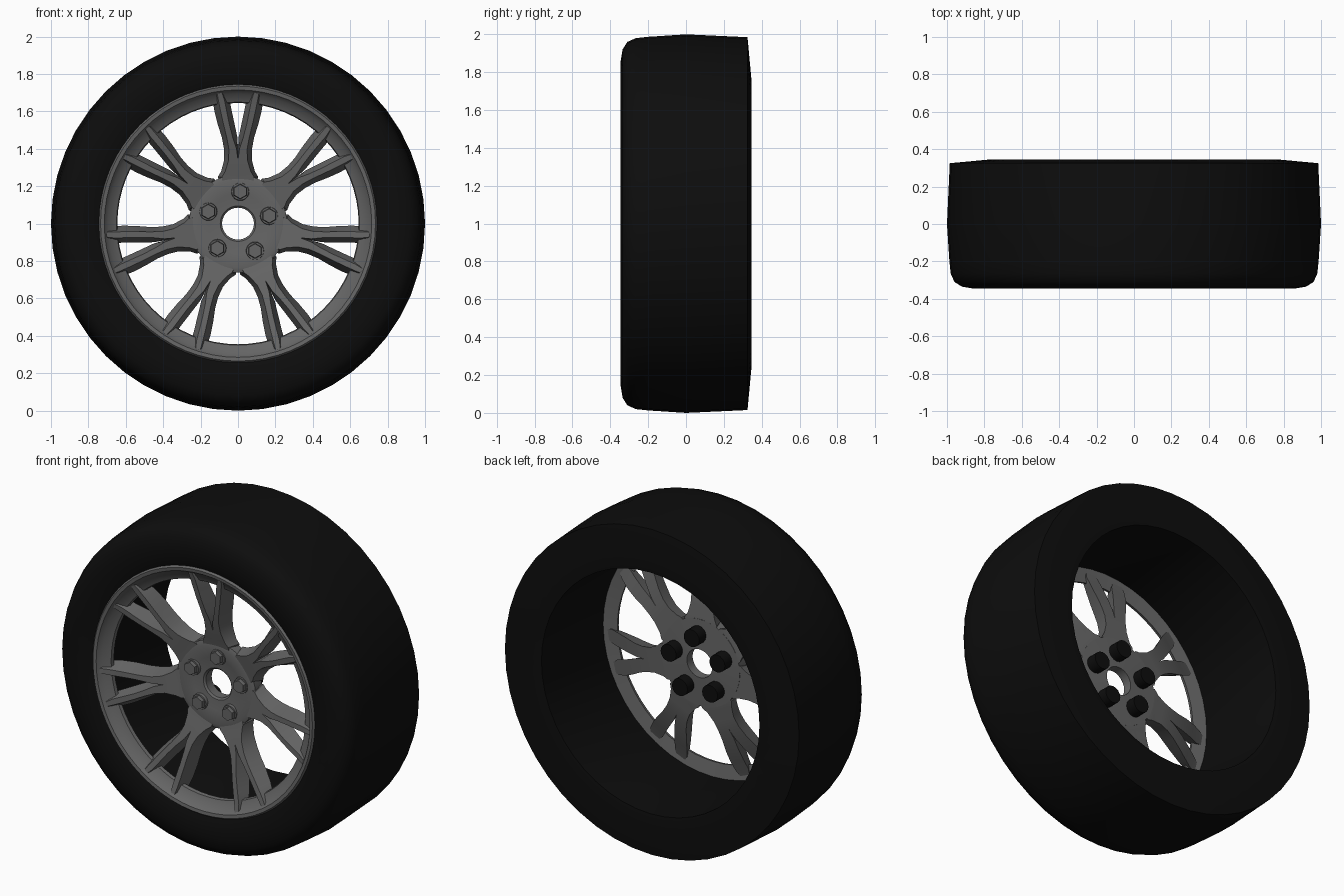
import bpy
import bmesh
import math
from mathutils import Matrix, Vector

if "Cube" in bpy.data.objects:
    bpy.data.objects.remove(bpy.data.objects["Cube"], do_unlink=True)

AXLE = Vector((0, 0, 1))
SPOKES = 7
BOLTS = 5


def make_material(name, value):
    material = bpy.data.materials.new(name)
    material.use_nodes = True
    colour = (value, value, value, 1)
    material.diffuse_color = colour
    shader = material.node_tree.nodes["Principled BSDF"]
    shader.inputs["Base Color"].default_value = colour
    shader.inputs["Roughness"].default_value = 0.7
    return material


rubber = make_material("black rubber", 0.004)
alloy = make_material("grey alloy", 0.13)


def finish(name, bm, material, angle=35):
    """Turn a bmesh into a named, shaded object."""
    bmesh.ops.recalc_face_normals(bm, faces=bm.faces)
    mesh = bpy.data.meshes.new(name)
    bm.to_mesh(mesh)
    bm.free()
    obj = bpy.data.objects.new(name, mesh)
    bpy.context.collection.objects.link(obj)
    mesh.materials.append(material)
    bpy.ops.object.select_all(action="DESELECT")
    obj.select_set(True)
    bpy.context.view_layer.objects.active = obj
    bpy.ops.object.shade_smooth_by_angle(angle=math.radians(angle))
    return obj


def skin(bm, loops, closed):
    """Bridge successive loops of vertices; cap the ends when open."""
    count = len(loops)
    for i in range(count if closed else count - 1):
        a, b = loops[i], loops[(i + 1) % count]
        for j in range(len(a)):
            k = (j + 1) % len(a)
            bm.faces.new((a[j], a[k], b[k], b[j]))
    if not closed:
        bm.faces.new(loops[0])
        bm.faces.new(loops[-1])


def revolve(name, profile, material, sides, centre=AXLE, angle=35):
    """Spin a closed (radius, y) profile around the y direction."""
    bm = bmesh.new()
    loops = []
    for s in range(sides):
        turn = math.tau * s / sides
        loops.append([bm.verts.new((centre.x + r * math.cos(turn), y,
                                    centre.z + r * math.sin(turn)))
                      for r, y in profile])
    skin(bm, loops, True)
    return finish(name, bm, material, angle)


# Tyre with rounded front shoulder, sharp back shoulder and open barrel
revolve("tyre", [
    (0.74, -0.325), (0.78, -0.34), (0.86, -0.345), (0.92, -0.335),
    (0.96, -0.31), (0.98, -0.265), (0.987, -0.2), (1, 0), (0.985, 0.325),
    (0.77, 0.345), (0.73, 0.34), (0.73, -0.28)], rubber, 48)

# Rim ring with a raised lip and a dished inner band
revolve("rim", [
    (0.745, -0.325), (0.735, -0.338), (0.715, -0.335), (0.695, -0.305),
    (0.65, -0.285), (0.645, -0.265), (0.73, -0.25)], alloy, 64)

# Hub disc with centre bore
revolve("hub", [
    (0.085, -0.13), (0.085, -0.185), (0.095, -0.195), (0.16, -0.2),
    (0.235, -0.215), (0.262, -0.205), (0.262, -0.14)], alloy, 56)

# Half spoke stations: radius, outer back x, outer front x,
# inner front x, inner back x, front y, back y
STATIONS = [
    (0.2, 0.094, 0.085, 0, 0, -0.205, -0.14),
    (0.25, 0.108, 0.085, 0, 0, -0.216, -0.14),
    (0.28, 0.09, 0.068, 0, 0, -0.225, -0.145),
    (0.34, 0.074, 0.05, 0, 0, -0.24, -0.15),
    (0.4, 0.075, 0.049, 0.008, 0, -0.255, -0.16),
    (0.46, 0.086, 0.06, 0.028, 0.003, -0.27, -0.175),
    (0.53, 0.108, 0.077, 0.046, 0.018, -0.285, -0.195),
    (0.6, 0.126, 0.093, 0.06, 0.033, -0.298, -0.22),
    (0.66, 0.135, 0.105, 0.072, 0.045, -0.309, -0.245),
    (0.712, 0.125, 0.114, 0.09, 0.07, -0.324, -0.26),
]


def add_half_spoke(bm, side, turn):
    loops = []
    for r, ob, of, inf, inb, front, back in STATIONS:
        section = [(ob, back), (of, front), (inf, front), (inb, back)]
        loops.append([bm.verts.new(turn @ Vector((side * x, y, r)) + AXLE)
                      for x, y in section])
    skin(bm, loops, False)


# Split spokes, each a mirrored pair of arms sharing one stem
for n in range(SPOKES):
    bm = bmesh.new()
    turn = Matrix.Rotation(math.tau * n / SPOKES, 3, "Y")
    for side in (-1, 1):
        add_half_spoke(bm, side, turn)
    finish("spoke_" + str(n + 1), bm, alloy, 25)


def cylinder(name, centre, radius, front, back, sides, material, tip=1.0):
    """Solid rod along y; tip scales the front radius."""
    bm = bmesh.new()
    spin = Matrix.Rotation(math.pi / 2, 4, "X")
    place = Matrix.Translation((centre.x, (front + back) / 2, centre.z))
    bmesh.ops.create_cone(bm, cap_ends=True, segments=sides, radius1=radius,
                          radius2=radius * tip, depth=back - front,
                          matrix=place @ spin)
    return finish(name, bm, material)


# Wheel bolts: grey collar and hexagonal head, black shank behind the hub
for n in range(BOLTS):
    angle = math.radians(86) + math.tau * n / BOLTS
    spot = AXLE + Vector((math.cos(angle), 0, math.sin(angle))) * 0.172
    tag = str(n + 1)
    cylinder("bolt_collar_" + tag, spot, 0.05, -0.215, -0.19, 20, alloy, 0.92)
    cylinder("bolt_head_" + tag, spot, 0.042, -0.235, -0.21, 6, alloy, 0.9)
    cylinder("bolt_shank_" + tag, spot, 0.052, -0.15, -0.07, 16, rubber)
